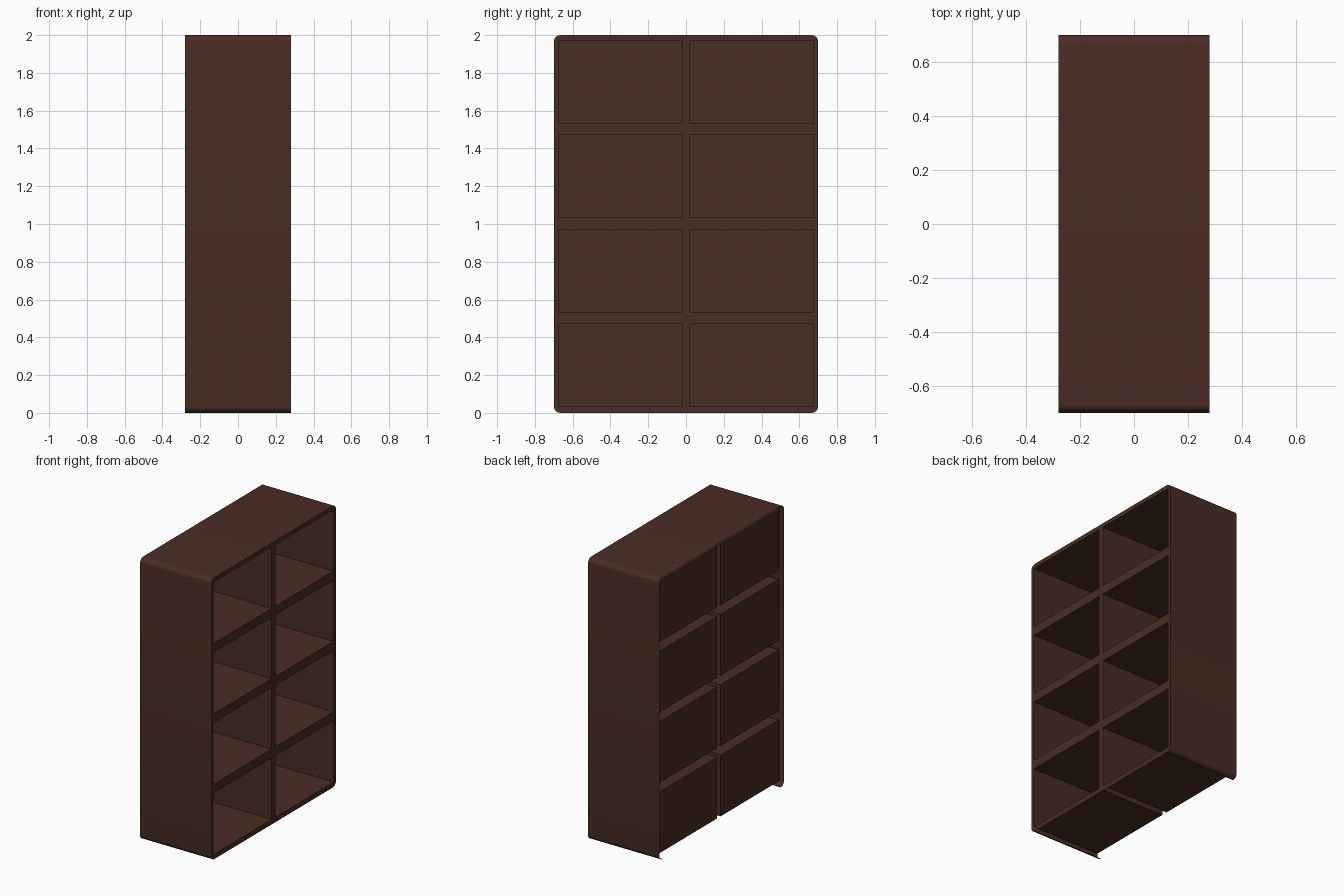
import bpy, bmesh
from math import sin, cos, pi, radians

if "Cube" in bpy.data.objects:
    bpy.data.objects.remove(bpy.data.objects["Cube"])

FRONT, BACK, LINER_BACK = 0.28, -0.28, -0.257
HALF_Y, HEIGHT, RADIUS, STEPS = 0.70, 2.0, 0.035, 6

wood = bpy.data.materials.new("dark brown wood")
wood.use_nodes = True
colour = (0.068, 0.026, 0.017, 1)
wood.diffuse_color = colour
wood.node_tree.nodes["Principled BSDF"].inputs["Base Color"].default_value = colour


def finish(bm, name, smooth=False):
    mesh = bpy.data.meshes.new(name)
    bm.to_mesh(mesh)
    bm.free()
    mesh.materials.append(wood)
    obj = bpy.data.objects.new(name, mesh)
    bpy.context.collection.objects.link(obj)
    if smooth:
        bpy.ops.object.select_all(action='DESELECT')
        obj.select_set(True)
        bpy.context.view_layer.objects.active = obj
        bpy.ops.object.shade_smooth_by_angle(angle=radians(40))
    return obj


def loop(bm, points, x):
    return [bm.verts.new((x, y, z)) for y, z in points]


# Rounded outline, counter-clockwise seen from the open side
outline = []
for corner, (sy, top) in enumerate([(1, 1), (-1, 1), (-1, 0), (1, 0)]):
    cy = sy * (HALF_Y - RADIUS)
    cz = HEIGHT - RADIUS if top else RADIUS
    for i in range(STEPS + 1):
        a = (corner + i / STEPS) * pi / 2
        outline.append((cy + RADIUS * cos(a), cz + RADIUS * sin(a)))

# Two columns of four compartments
cells = []
for y0, y1 in ((-0.675, -0.021), (0.021, 0.675)):
    for row in range(4):
        z0, z1 = 0.035 + row * 0.5, 0.47 + row * 0.5
        cells.append([(y0, z0), (y1, z0), (y1, z1), (y0, z1)])

# Outer casing: sides, top and rounded corners, open underneath
bm = bmesh.new()
near, far = loop(bm, outline, FRONT), loop(bm, outline, BACK)
n = len(outline)
for i in range(n):
    j = (i + 1) % n
    underside = outline[i][1] < 0.001 and outline[j][1] < 0.001
    if not underside:
        bm.faces.new((near[i], far[i], far[j], near[j]))
finish(bm, "outer_casing", smooth=True)

# Face frame: outline filled around the compartment openings
bm = bmesh.new()
edges = []
for points in [outline] + cells:
    ring = loop(bm, points, FRONT)
    edges += [bm.edges.new((ring[i - 1], ring[i])) for i in range(len(ring))]
bmesh.ops.triangle_fill(bm, use_beauty=True, use_dissolve=False,
                        edges=edges, normal=(1, 0, 0))
for face in bm.faces:
    face.normal_update()
    if face.normal.x < 0:
        face.normal_flip()
finish(bm, "face_frame")

# Compartment liners: four walls and a back, facing inwards
for number, points in enumerate(cells):
    bm = bmesh.new()
    mouth, end = loop(bm, points, FRONT), loop(bm, points, LINER_BACK)
    for i in range(4):
        j = (i + 1) % 4
        bm.faces.new((mouth[i], mouth[j], end[j], end[i]))
    bm.faces.new(end)
    finish(bm, f"compartment_{number + 1}")
